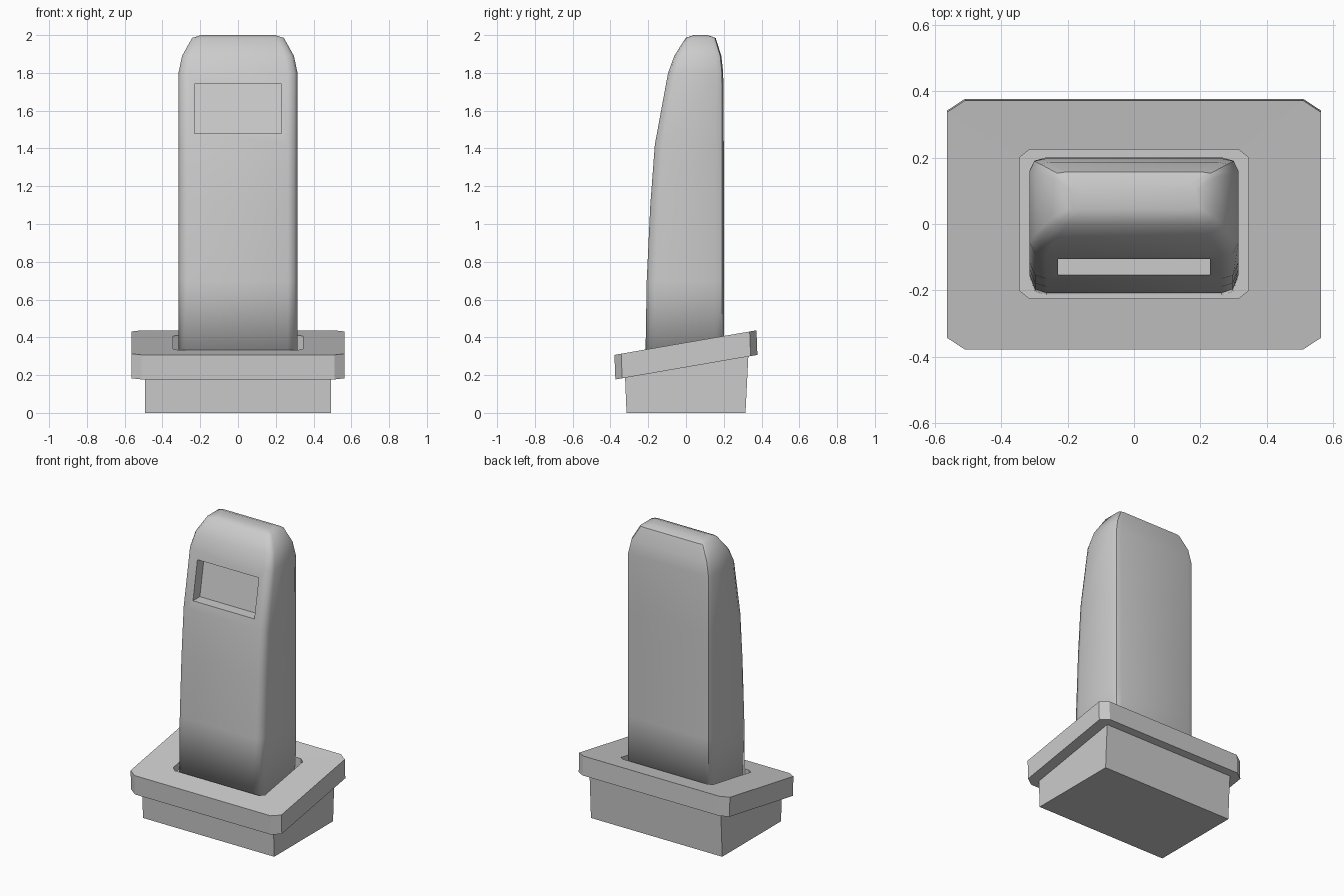
import bpy, bmesh

if "Cube" in bpy.data.objects:
    bpy.data.objects.remove(bpy.data.objects["Cube"])


def make_object(name, bm):
    bmesh.ops.recalc_face_normals(bm, faces=bm.faces[:])
    me = bpy.data.meshes.new(name)
    bm.to_mesh(me)
    bm.free()
    ob = bpy.data.objects.new(name, me)
    bpy.context.collection.objects.link(ob)
    return ob


def skin(bm, a, b):
    """Quads between two closed vertex loops."""
    n = len(a)
    return [bm.faces.new((a[i], a[(i + 1) % n], b[(i + 1) % n], b[i])) for i in range(n)]


def side_prism(name, profile, half_x):
    """Extrude a (y, z) profile across x."""
    bm = bmesh.new()
    a, b = [[bm.verts.new((s * half_x, y, z)) for y, z in profile] for s in (-1, 1)]
    skin(bm, a, b)
    bm.faces.new(a)
    bm.faces.new(b)
    return make_object(name, bm)


def chamfered(hx, hy, cx, cy):
    """Rectangle outline with cut corners."""
    right = [(hx - cx, -hy), (hx, -hy + cy), (hx, hy - cy), (hx - cx, hy)]
    return right + [(-x, y) for x, y in reversed(right)]


# base block
side_prism("base_block", [(-.315, 0), (.315, 0), (.33, .30), (-.327, .30)], .492)

# sloped collar with an opening for the stalk
bm = bmesh.new()


def collar_loop(outline, z, dy):
    return [bm.verts.new((x, y + dy, z + .173 * y)) for x, y in outline]


outer = chamfered(.565, .376, .055, .036)
inner = chamfered(.345, .225, .03, .024)
loops = [collar_loop(outer, .242, .002), collar_loop(outer, .372, -.003),
         collar_loop(inner, .372, 0), collar_loop(inner, .242, 0)]
for i in range(4):
    skin(bm, loops[i], loops[(i + 1) % 4])
make_object("collar", bm)

# stalk: lofted rings of z, half width, front y, back y
rings = [(.28, .315, -.215, .20), (.70, .315, -.208, .20), (1.10, .315, -.189, .20),
         (1.42, .315, -.165, .20), (1.80, .315, -.095, .197), (1.89, .296, -.062, .187),
         (1.985, .243, -.002, .157), (2.0, .195, .04, .115)]
bm = bmesh.new()
loft = []
for z, w, yf, yb in rings:
    k = (yb - yf) / .41
    half = [(.84 * w, yf), (.95 * w, yf + .012 * k), (w, yf + .055 * k),
            (w, yb - .05 * k), (.955 * w, yb - .01 * k), (.85 * w, yb)]
    pts = half + [(-x, y) for x, y in reversed(half)]
    loft.append([bm.verts.new((x, y, z)) for x, y in pts])
for a, b in zip(loft, loft[1:]):
    skin(bm, a, b)
bm.faces.new(loft[0])
bm.faces.new(loft[-1])
for f in bm.faces:
    f.smooth = True
# crisp back corners and back top edge
for a, b in zip(loft[:7], loft[1:7]):
    for i in (4, 7):
        bm.edges.get((a[i], b[i])).smooth = False
for i in (4, 5, 6):
    bm.edges.get((loft[6][i], loft[6][i + 1])).smooth = False
stalk = make_object("stalk", bm)

# rectangular pocket in the stalk front
cutter = side_prism("pocket_cutter", [(-.254, 1.48), (-.08, 1.48), (-.032, 1.74), (-.206, 1.74)], .23)
cutter.hide_render = True
cutter.hide_set(True)
mod = stalk.modifiers.new("pocket", 'BOOLEAN')
mod.operation = 'DIFFERENCE'
mod.solver = 'EXACT'
mod.object = cutter
